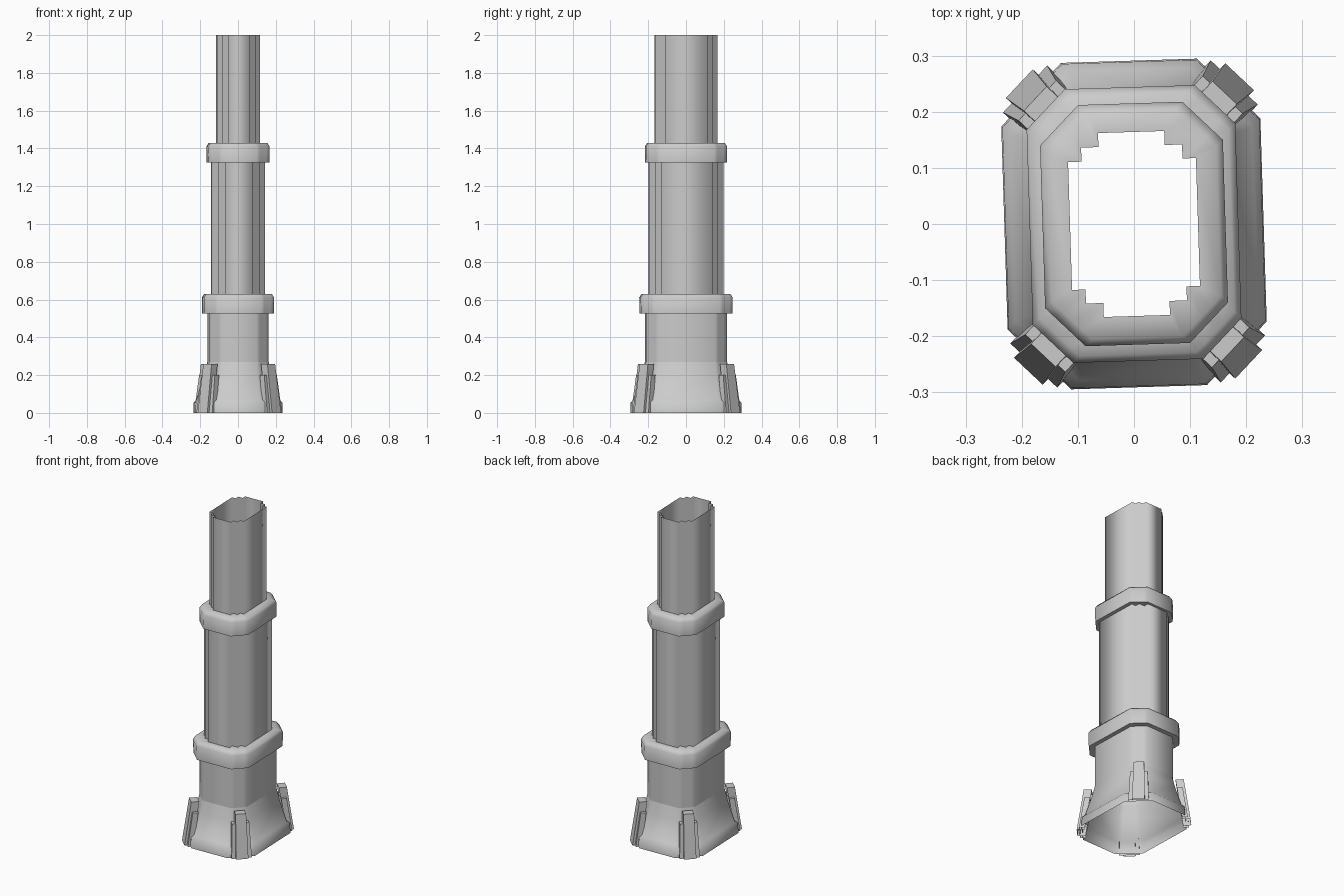
import bpy, bmesh, math
from mathutils import Matrix, Vector

cube = bpy.data.objects.get("Cube")
if cube:
    bpy.data.objects.remove(cube)

TWIST = math.radians(1.8)
QUADRANTS = ((1, 1), (-1, 1), (-1, -1), (1, -1))

stone = bpy.data.materials.new("pale_grey")
stone.use_nodes = True
grey = (0.6, 0.6, 0.6, 1)
stone.diffuse_color = grey
stone.node_tree.nodes["Principled BSDF"].inputs["Base Color"].default_value = grey


def chamfer_corner(c):
    """Insets along a straight chamfered corner."""
    return [(c * i / 4, c * (4 - i) / 4) for i in range(5)]


def stepped_corner(s):
    """Insets along a corner cut into two steps."""
    return [(0, .05 * s), (.024 * s, .05 * s), (.024 * s, .025 * s),
            (.055 * s, .025 * s), (.055 * s, 0)]


def ring(hx, hy, z, corner):
    """Closed plan outline made by mirroring one corner."""
    points = []
    for sx, sy in QUADRANTS:
        quarter = [Vector((sx * (hx - dx), sy * (hy - dy), z)) for dx, dy in corner]
        points += quarter if sx * sy > 0 else quarter[::-1]
    return points


def finish(name, bm, angle):
    bmesh.ops.recalc_face_normals(bm, faces=bm.faces)
    bm.transform(Matrix.Rotation(TWIST, 4, 'Z'))
    mesh = bpy.data.meshes.new(name)
    bm.to_mesh(mesh)
    bm.free()
    mesh.materials.append(stone)
    obj = bpy.data.objects.new(name, mesh)
    bpy.context.collection.objects.link(obj)
    bpy.ops.object.select_all(action='DESELECT')
    obj.select_set(True)
    bpy.context.view_layer.objects.active = obj
    bpy.ops.object.shade_smooth_by_angle(angle=math.radians(angle))


def loft(name, rings, angle):
    """Open tube skinned through the rings."""
    bm = bmesh.new()
    rows = [[bm.verts.new(p) for p in r] for r in rings]
    count = len(rows[0])
    for low, high in zip(rows, rows[1:]):
        for i in range(count):
            j = (i + 1) % count
            bm.faces.new((low[i], low[j], high[j], high[i]))
    finish(name, bm, angle)


top_corner, mid_corner = stepped_corner(1), stepped_corner(1.2)
low_corner, base_corner = chamfer_corner(.065), chamfer_corner(.11)

# Fluted shafts
loft("upper_shaft", [ring(.114, .164, z, top_corner) for z in (1.43, 2)], 180)
loft("middle_shaft", [ring(.138, .197, z, mid_corner) for z in (.63, 1.33)], 180)
loft("lower_shaft", [ring(.158, .215, z, low_corner) for z in (.27, .525)], 50)


# Collars joining one shaft to the next
def collar(name, hx, hy, z, below, above):
    c = chamfer_corner(.07)
    loft(name, [
        ring(*below[:2], z, below[2]),
        ring(hx, hy, z, c),
        ring(hx + .002, hy + .002, z + .085, c),
        ring(hx - .01, hy - .01, z + .105, c),
        ring(*above[:2], z + .105, above[2]),
    ], 50)


collar("upper_collar", .161, .213, 1.325, (.138, .197, mid_corner), (.114, .164, top_corner))
collar("lower_collar", .184, .242, .525, (.158, .215, low_corner), (.138, .197, mid_corner))

# Flared base with a low plinth
loft("flared_base", [
    ring(.231, .291, 0, base_corner),
    ring(.229, .289, .055, base_corner),
    ring(.216, .276, .07, base_corner),
    ring(.176, .234, .2, chamfer_corner(.08)),
    ring(.158, .215, .27, low_corner),
], 50)


# Stepped brackets clasping the base corners
def bracket(bm, sx, sy, width, top, reach):
    """Tapered block leaning against one corner."""
    along = Vector((-sx, sy, 0)).normalized()
    out = Vector((sx, sy, 0)).normalized()
    rows = []
    for z, lean, w in ((0, 0, width), (top, top * .15, width * .85)):
        face = Vector((sx * .178, sy * .238, z)) + out * (reach - lean)
        back = face - out * (reach + .02)
        rows.append([bm.verts.new(p) for p in (
            back - along * w / 2, face - along * w / 2,
            face + along * w / 2, back + along * w / 2)])
    low, high = rows
    bm.faces.new(high)
    for i in range(3):
        bm.faces.new((low[i], low[i + 1], high[i + 1], high[i]))


for (sx, sy), place in zip(QUADRANTS, ("back_left", "back_right", "front_right", "front_left")):
    bm = bmesh.new()
    bracket(bm, sx, sy, .115, .2, .012)
    bracket(bm, sx, sy, .07, .26, .026)
    finish(place + "_bracket", bm, 30)
